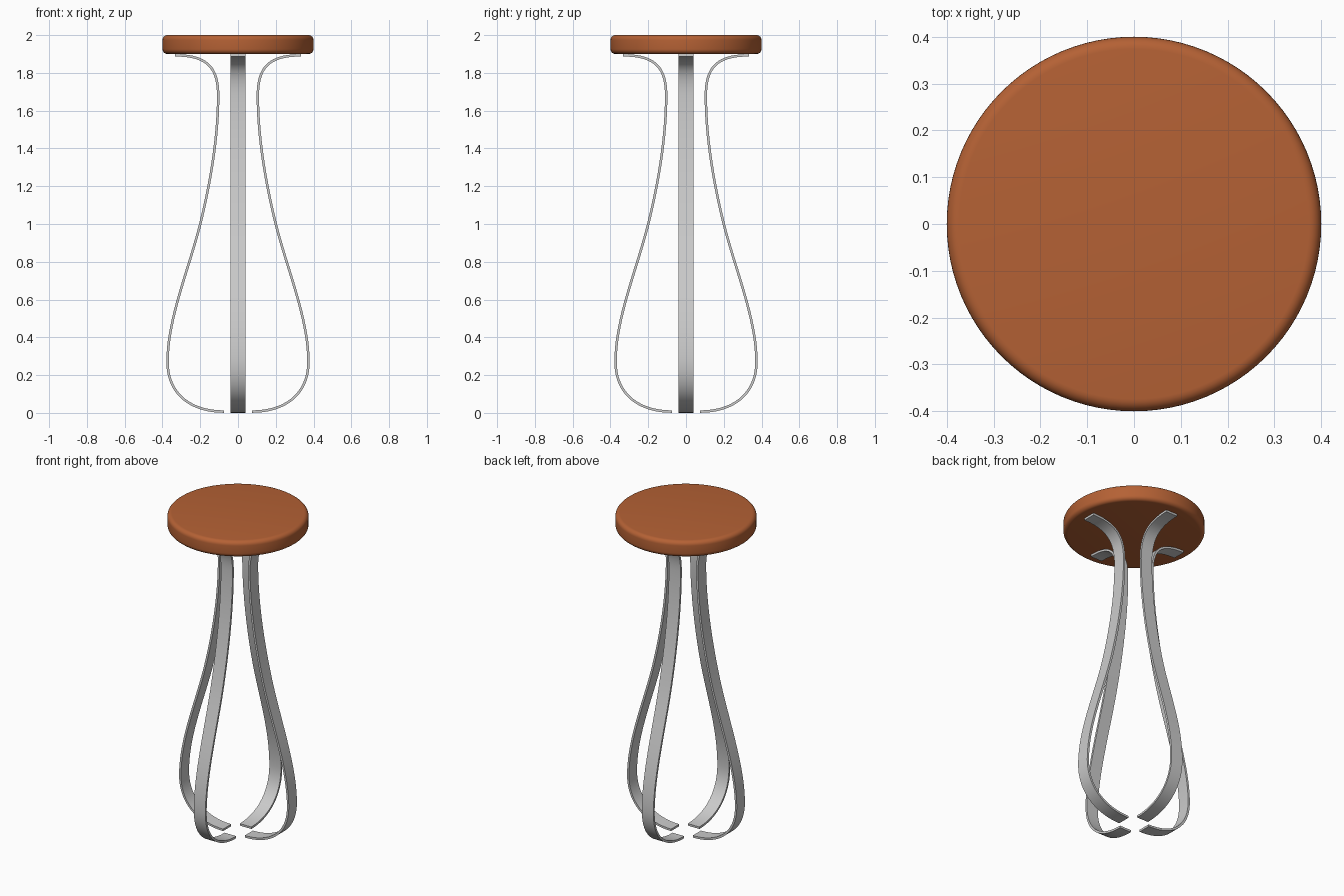
import bpy, bmesh, math
from mathutils import Vector
from mathutils.geometry import interpolate_bezier

if "Cube" in bpy.data.objects:
    bpy.data.objects.remove(bpy.data.objects["Cube"])

WIDTH, THICK = 0.08, 0.013


def finish(name, bm, angle):
    bmesh.ops.recalc_face_normals(bm, faces=bm.faces)
    mesh = bpy.data.meshes.new(name)
    bm.to_mesh(mesh)
    bm.free()
    ob = bpy.data.objects.new(name, mesh)
    bpy.context.collection.objects.link(ob)
    bpy.ops.object.select_all(action='DESELECT')
    ob.select_set(True)
    bpy.context.view_layer.objects.active = ob
    bpy.ops.object.shade_smooth_by_angle(angle=math.radians(angle))
    return ob


# Round seat with softened rims, spun from a half profile
R, B, Z0, Z1 = 0.4, 0.026, 1.9, 2.0
profile = [(0, Z0)]
for cz, start in ((Z0 + B, -90), (Z1 - B, 0)):
    for i in range(7):
        a = math.radians(start + 15 * i)
        profile.append((R - B + B * math.cos(a), cz + B * math.sin(a)))
profile.append((0, Z1))
bm = bmesh.new()
vs = [bm.verts.new((x, 0, z)) for x, z in profile]
es = [bm.edges.new(p) for p in zip(vs, vs[1:])]
bmesh.ops.spin(bm, geom=vs + es, cent=(0, 0, 0), axis=(0, 0, 1),
               angle=2 * math.pi, steps=96, use_duplicate=False)
bmesh.ops.remove_doubles(bm, verts=bm.verts, dist=1e-5)
seat = finish("seat", bm, 40)
mat = bpy.data.materials.new("orange_brown")
mat.diffuse_color = (0.46, 0.12, 0.035, 1)
mat.use_nodes = True
mat.node_tree.nodes["Principled BSDF"].inputs["Base Color"].default_value = mat.diffuse_color
seat.data.materials.append(mat)

# Leg centre line: bezier segments (point, handle, handle, point) in x, z
segments = [
    ((0.333, 1.893), (0.165, 1.893), (0.105, 1.83), (0.105, 1.68)),
    ((0.105, 1.68), (0.105, 1.45), (0.15, 1.2), (0.2, 1.0)),
    ((0.2, 1.0), (0.26, 0.76), (0.373, 0.5), (0.373, 0.27)),
    ((0.373, 0.27), (0.373, 0.1), (0.25, 0.007), (0.075, 0.007)),
]
path = []
for seg in segments:
    pts = interpolate_bezier(*[Vector((x, 0, z)) for x, z in seg], 20)
    path += pts if not path else pts[1:]


# Flat metal strip swept along the centre line
def make_leg(name, turn):
    bm = bmesh.new()
    rings = []
    for i, p in enumerate(path):
        t = (path[min(i + 1, len(path) - 1)] - path[max(i - 1, 0)]).normalized()
        n = Vector((-t.z, 0, t.x)) * THICK / 2
        w = Vector((0, WIDTH / 2, 0))
        rings.append([bm.verts.new(p + o) for o in (n + w, n - w, -n - w, -n + w)])
    for a, b in zip(rings, rings[1:]):
        for k in range(4):
            j = (k + 1) % 4
            bm.faces.new((a[k], a[j], b[j], b[k]))
    bm.faces.new(rings[0])
    bm.faces.new(rings[-1])
    ob = finish(name, bm, 35)
    ob.rotation_euler.z = turn


for i, side in enumerate(("right", "back", "left", "front")):
    make_leg(side + "_leg", i * math.pi / 2)
